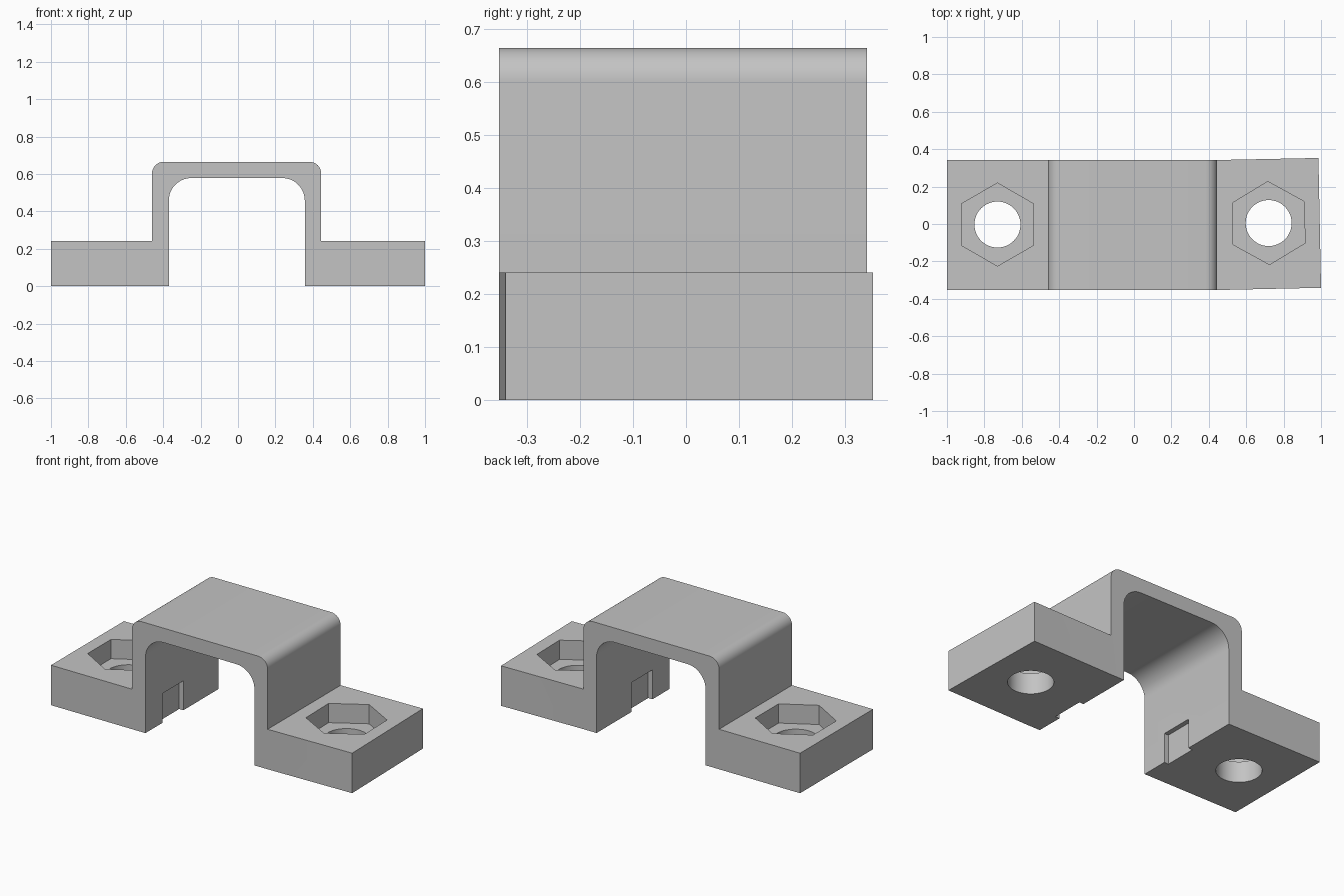
import bpy
import bmesh
from math import cos, sin, pi, radians
from mathutils import Matrix

if "Cube" in bpy.data.objects:
    bpy.data.objects.remove(bpy.data.objects["Cube"])

FRONT, BACK = -0.353, 0.342
FLANGE_H = 0.241

grey = bpy.data.materials.new("light grey")
grey.use_nodes = True
colour = (0.55, 0.55, 0.55, 1)
grey.diffuse_color = colour
grey.node_tree.nodes["Principled BSDF"].inputs["Base Color"].default_value = colour


def arc(cx, cz, r, start, end, steps=12):
    angles = [radians(start + (end - start) * i / steps) for i in range(steps + 1)]
    return [(cx + r * cos(a), cz + r * sin(a)) for a in angles]


def make_object(name, bm):
    bmesh.ops.recalc_face_normals(bm, faces=bm.faces)
    mesh = bpy.data.meshes.new(name)
    bm.to_mesh(mesh)
    bm.free()
    obj = bpy.data.objects.new(name, mesh)
    bpy.context.collection.objects.link(obj)
    mesh.materials.append(grey)
    return obj


def prism_cutter(name, sides, radius, x, y, low, high, turn):
    bm = bmesh.new()
    place = Matrix.Translation((x, y, (low + high) / 2)) @ Matrix.Rotation(turn, 4, 'Z')
    bmesh.ops.create_cone(bm, cap_ends=True, segments=sides, radius1=radius,
                          radius2=radius, depth=high - low, matrix=place)
    return make_object(name, bm)


def box_cutter(name, lo, hi):
    bm = bmesh.new()
    bmesh.ops.create_cube(bm, size=1)
    for v in bm.verts:
        v.co = [lo[i] if v.co[i] < 0 else hi[i] for i in range(3)]
    return make_object(name, bm)


# Arched bridge: outer outline with small rounds, inner outline with large rounds
L_OUT, L_IN, R_IN, R_OUT = -0.46, -0.37, 0.357, 0.445
TOP, CEIL, R_BIG, R_SMALL = 0.665, 0.578, 0.12, 0.063
profile = [(L_OUT, 0), (L_OUT, FLANGE_H)]
profile += arc(L_OUT + R_SMALL, TOP - R_SMALL, R_SMALL, 180, 90)
profile += arc(R_OUT - R_SMALL, TOP - R_SMALL, R_SMALL, 90, 0)
profile += [(R_OUT, FLANGE_H), (R_OUT, 0), (R_IN, 0)]
profile += arc(R_IN - R_BIG, CEIL - R_BIG, R_BIG, 0, 90)
profile += arc(L_IN + R_BIG, CEIL - R_BIG, R_BIG, 90, 180)
profile += [(L_IN, 0)]

bm = bmesh.new()
outline = bm.faces.new([bm.verts.new((x, FRONT, z)) for x, z in profile])
solid = bmesh.ops.extrude_face_region(bm, geom=[outline])
for item in solid["geom"]:
    if isinstance(item, bmesh.types.BMVert):
        item.co.y = BACK

# Flanges grow out of the leg sides; the left one is slightly skewed
ends = {L_OUT: ((-1, FRONT), (-1, BACK)), R_OUT: ((1, -0.341), (0.986, 0.353))}
for side, (front_end, back_end) in ends.items():
    face = next(f for f in bm.faces if all(
        abs(v.co.x - side) < 0.001 and v.co.z < FLANGE_H + 0.001 for v in f.verts))
    grown = bmesh.ops.extrude_face_region(bm, geom=[face])
    for v in [g for g in grown["geom"] if isinstance(g, bmesh.types.BMVert)]:
        v.co.x, v.co.y = front_end if v.co.y < 0 else back_end
    bmesh.ops.delete(bm, geom=[f for f in [face] if f.is_valid], context='FACES_ONLY')
bracket = make_object("bracket", bm)

# Cutters: hexagonal nut pockets, bolt holes and small slots in the inner walls
cutters = []
for x, y, turn in ((-0.73, -0.003, 0), (0.72, 0.005, radians(1.2))):
    cutters.append(prism_cutter("nut_pocket", 6, 0.222, x, y, 0.125, 0.4, turn))
    cutters.append(prism_cutter("bolt_hole", 48, 0.123, x, y, -0.1, 0.2, 0))
for inner, depth in ((L_IN, -0.028), (R_IN, 0.028)):
    xs = sorted((inner + depth, inner - depth))
    cutters.append(box_cutter("wall_slot", (xs[0], -0.19, -0.1), (xs[1], 0.008, 0.177)))

bpy.ops.object.select_all(action='DESELECT')
bracket.select_set(True)
bpy.context.view_layer.objects.active = bracket
for cutter in cutters:
    cutter.hide_render = True
    cut = bracket.modifiers.new(cutter.name, 'BOOLEAN')
    cut.operation = 'DIFFERENCE'
    cut.solver = 'EXACT'
    cut.object = cutter
    bpy.ops.object.modifier_apply(modifier=cut.name)
    bpy.data.objects.remove(cutter)

bpy.ops.object.shade_smooth_by_angle(angle=radians(30))
